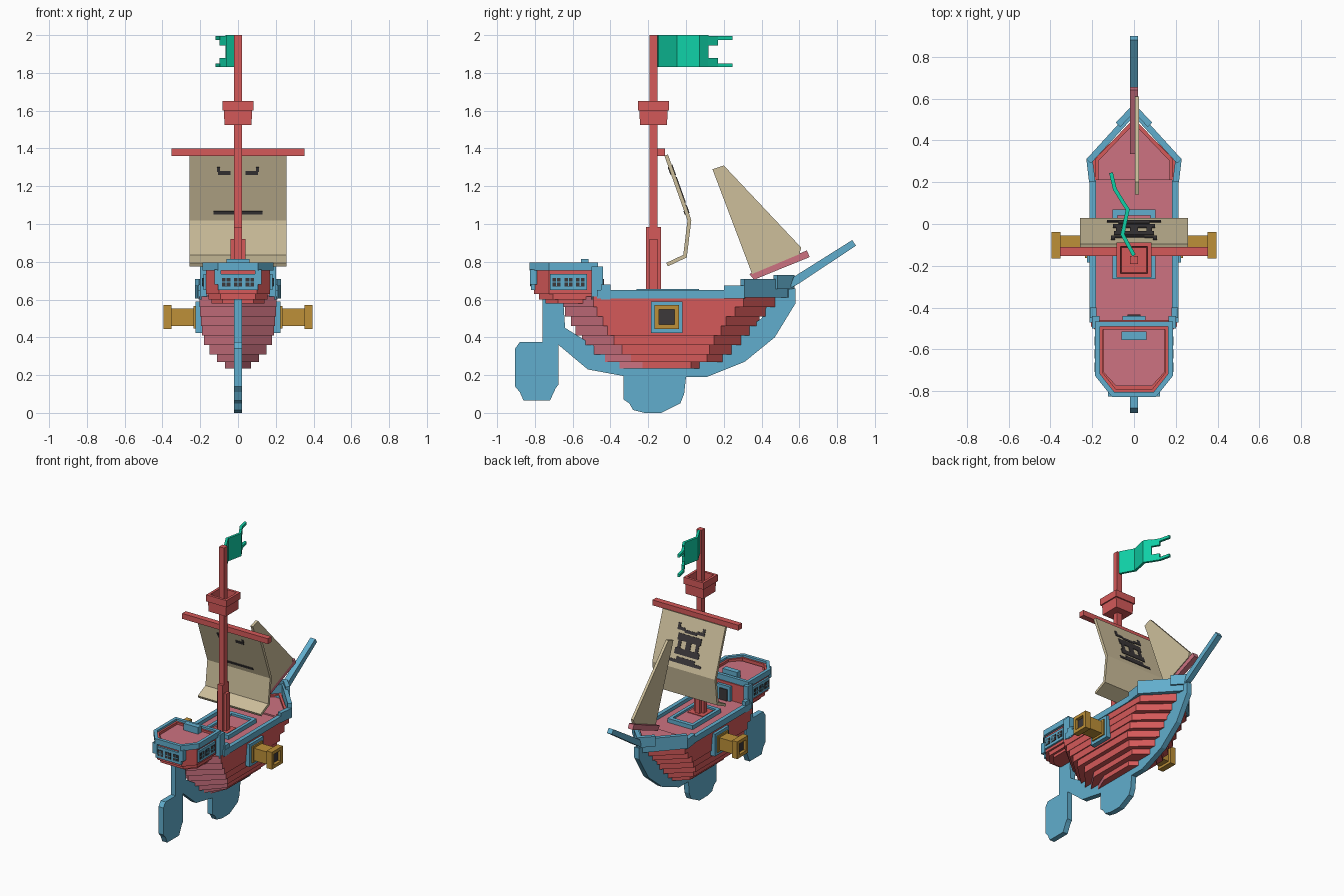
import bpy, bmesh, math
from mathutils import Vector

if "Cube" in bpy.data.objects:
    bpy.data.objects.remove(bpy.data.objects["Cube"])


def material(name, rgb):
    m = bpy.data.materials.new(name)
    m.diffuse_color = (*rgb, 1)
    m.use_nodes = True
    m.node_tree.nodes["Principled BSDF"].inputs["Base Color"].default_value = m.diffuse_color
    return m


RED = material("red wood", (0.66, 0.10, 0.10))
PINK = material("pink wood", (0.61, 0.17, 0.22))
BLUE = material("blue trim", (0.12, 0.42, 0.61))
GOLD = material("gold", (0.51, 0.28, 0.04))
TAN = material("sailcloth", (0.61, 0.52, 0.33))
DARK = material("dark", (0.045, 0.04, 0.042))
GREEN = material("green cloth", (0.005, 0.63, 0.38))


def finish(name, bm, *mats):
    bmesh.ops.recalc_face_normals(bm, faces=bm.faces)
    me = bpy.data.meshes.new(name)
    bm.to_mesh(me)
    bm.free()
    for m in mats:
        me.materials.append(m)
    ob = bpy.data.objects.new(name, me)
    bpy.context.collection.objects.link(ob)
    return ob


def prism(name, pts, a, b, mat, axis="z"):
    """Extrude a 2D outline from a to b along z (xy outline) or x (yz outline)."""
    bm = bmesh.new()
    place = (lambda p, t: (p[0], p[1], t)) if axis == "z" else (lambda p, t: (t, p[0], p[1]))
    lo = [bm.verts.new(place(p, a)) for p in pts]
    hi = [bm.verts.new(place(p, b)) for p in pts]
    bm.faces.new(lo)
    bm.faces.new(hi)
    for i in range(len(pts)):
        j = (i + 1) % len(pts)
        bm.faces.new((lo[i], lo[j], hi[j], hi[i]))
    return finish(name, bm, mat)


def box(name, x0, x1, y0, y1, z0, z1, mat):
    return prism(name, [(x0, y0), (x1, y0), (x1, y1), (x0, y1)], z0, z1, mat)


def both(name, x0, x1, *rest):
    box(name + "_right", x0, x1, *rest)
    box(name + "_left", -x1, -x0, *rest)


def sym(half):
    """Mirror a half outline across x = 0."""
    return half + [(-x, y) for x, y in reversed(half) if x > 0]


def offset(path, d):
    """Shift an open path to its left by d with mitred corners."""
    P = [Vector(p) for p in path]
    out = []
    for i, p in enumerate(P):
        ns = []
        for a, b in ((i - 1, i), (i, i + 1)):
            if a >= 0 and b < len(P):
                t = (P[b] - P[a]).normalized()
                ns.append(Vector((-t.y, t.x)))
        n = sum(ns, Vector((0, 0))).normalized()
        out.append(tuple(p + n * d / max(n.dot(ns[0]), 0.4)))
    return out


def ribbon(path, t):
    return offset(path, t / 2) + offset(path, -t / 2)[::-1]


def rail(name, path, t, z0, z1, mat):
    """Wall following a path, with the path as its outer edge."""
    return prism(name, path + offset(path, t)[::-1], z0, z1, mat)


# Hull: stacked planks, pointed at both ends (z0, z1, half width, stern y, bow y)
planks = [
    (.235, .27, .07, -.40, .09), (.27, .31, .11, -.46, .21), (.31, .36, .15, -.51, .26),
    (.36, .41, .18, -.55, .31), (.41, .46, .19, -.585, .355), (.46, .51, .197, -.61, .39),
    (.51, .56, .20, -.64, .44), (.56, .615, .205, -.66, .49)]
for i, (z0, z1, w, ys, yb) in enumerate(planks):
    half = [(0, ys), (w, ys + .17), (w, yb - .9 * w), (0, yb)]
    ob = prism(f"hull_plank_{i + 1}", sym(half), z0, z1, RED)
    ob.data.materials.append(PINK)
    for f in ob.data.polygons:
        if f.normal.y < -.3:
            f.material_index = 1

# Decks
prism("deck", sym([(0, -.46), (.185, -.46), (.185, .29), (0, .47)]), .60, .625, PINK)
prism("fore_deck", sym([(0, .21), (.185, .21), (.18, .31), (0, .485)]), .61, .635, PINK)

# Keel with fin, stern post and rudder
prism("keel", [(-.76, .6), (-.76, .375), (-.88, .375), (-.905, .34), (-.905, .14), (-.88, .11),
               (-.86, .065), (-.72, .065), (-.69, .13), (-.675, .15), (-.675, .36), (-.52, .23),
               (-.33, .195), (-.33, .07), (-.30, .05), (-.28, .015), (-.22, 0), (-.13, 0),
               (-.09, .02), (-.03, .05), (-.01, .1), (0, .19), (.11, .19), (.31, .27),
               (.47, .40), (.58, .58), (.58, .66), (.46, .64), (.40, .5), (.1, .3), (-.4, .3),
               (-.64, .45), (-.65, .6)], -.02, .02, BLUE, "x")
prism("bowsprit", [(.55, .66), (.59, .68), (.90, .885), (.88, .915), (.57, .72)], -.02, .02, BLUE, "x")

# Gunwale and raised bow rail
for s, side in ((1, "right"), (-1, "left")):
    def p(*pts):
        return [(s * x, y) for x, y in pts]
    t = .03 * s
    rail("gunwale_" + side, p((.212, -.47), (.212, .21)), t, .605, .65, BLUE)
    rail("bow_side_rail_" + side, p((.215, .2), (.228, .31)), t, .605, .675, BLUE)
    rail("bow_rail_" + side, p((.228, .31), (0, .56)), t, .61, .71, BLUE)
    rail("bow_crest_" + side, p((.088, .485), (0, .575)), t, .655, .73, BLUE)
    rail("bow_lining_" + side, p((.187, .21), (.187, .31), (0, .505)), t * .6, .62, .65, RED)

# Stern cabin body, stepped underside and upper deck
cabin = [(0, -.805), (.10, -.805), (.17, -.725), (.17, -.46)]
for i, (k, z0, z1) in enumerate(((.82, .58, .60), (.92, .60, .63), (1, .63, .755))):
    prism(f"cabin_body_{i + 1}", sym([(x * k, -.46 + (y + .46) * k) for x, y in cabin]), z0, z1, RED)
prism("cabin_deck", sym([(0, -.775), (.085, -.775), (.145, -.71), (.145, -.495)]), .75, .765, PINK)
for s, side in ((1, "right"), (-1, "left")):
    path = [(0, -.828), (s * .105, -.828), (s * .187, -.725), (s * .187, -.467), (0, -.467)]
    rail("cabin_rail_" + side, path, s * .024, .755, .795, BLUE)
    lining = offset(path, s * .024)
    rail("cabin_lining_" + side, lining, s * .014, .755, .78, RED)
both("cabin_corner_post", .165, .20, -.50, -.44, .60, .775, BLUE)
both("cabin_corner_step", .18, .21, -.45, -.40, .60, .68, BLUE)
both("stern_post_cap", .09, .125, -.825, -.79, .68, .76, BLUE)
box("cabin_bench", -.06, .06, -.555, -.515, .76, .815, BLUE)

# Cabin windows at the stern and on both sides
box("stern_window_frame", -.105, .105, -.82, -.80, .65, .735, BLUE)
both("side_window_frame", .165, .183, -.72, -.525, .65, .735, BLUE)
for k in (-1, 0, 1):
    c = k * .063
    box(f"stern_window_{k + 2}", c - .022, c + .022, -.824, -.815, .67, .715, DARK)
    both(f"side_window_{k + 2}", .18, .187, c - .6445, c - .6005, .67, .715, DARK)
    for n, (w, h) in enumerate(((.022, .003), (.003, .022))):
        box(f"stern_window_bar_{k + 2}_{n}", c - w, c + w, -.827, -.82, .6925 - h, .6925 + h, BLUE)
        both(f"side_window_bar_{k + 2}_{n}", .184, .19, c - .6225 - w, c - .6225 + w,
             .6925 - h, .6925 + h, BLUE)

# Cabin door
box("door_frame", -.055, .055, -.465, -.44, .62, .735, BLUE)
box("door", -.032, .032, -.442, -.434, .625, .71, DARK)

# Deck hatch around the mast
box("hatch_cover", -.085, .085, -.24, .05, .62, .64, PINK)
box("hatch_plate", -.065, .065, -.23, -.11, .635, .645, RED)
both("hatch_side", .08, .104, -.262, .07, .62, .655, BLUE)
box("hatch_aft", -.08, .08, -.262, -.235, .62, .655, BLUE)
box("hatch_fore", -.08, .08, .04, .07, .62, .655, BLUE)

# Mast, foot and yard
M = -.172
box("mast", -.02, .02, M - .02, M + .02, .62, 2.0, RED)
box("mast_foot_wide", -.04, .04, M - .02, M + .02, .62, .92, RED)
box("mast_foot_long", -.02, .02, M - .04, M + .04, .62, .985, RED)
box("yard", -.353, .353, -.153, -.11, 1.36, 1.40, RED)

# Crow's nest: tapered open tub
bm = bmesh.new()
rings = [[bm.verts.new((r * a, M + r * b, z)) for a, b in ((-1, -1), (1, -1), (1, 1), (-1, 1))]
         for r, z in ((.072, 1.525), (.074, 1.6), (.083, 1.6), (.083, 1.65), (.064, 1.65), (.06, 1.57))]
for lo, hi in zip(rings, rings[1:]):
    for i in range(4):
        j = (i + 1) % 4
        bm.faces.new((lo[i], lo[j], hi[j], hi[i]))
bm.faces.new(rings[0])
bm.faces.new(rings[-1])
finish("crows_nest", bm, RED)

# Main sail
sail = [(-.105, 1.365), (.018, 1.02), (-.005, .83), (-.10, .785)]
prism("main_sail", ribbon(sail, .02), -.258, .258, TAN, "x")

# Sail emblem: thin plates lying on the upper panel (x0, x1, z0, z1)
A, B = Vector(sail[0]), Vector(sail[1])
N = Vector((A.y - B.y, B.x - A.x)).normalized()


def plate(name, x0, x1, z0, z1, side):
    lo, hi = (A + (B - A) * ((A.y - z) / (A.y - B.y)) for z in (z0, z1))
    a, b = N * side * .008, N * side * .014
    prism(name, [lo + a, lo + b, hi + b, hi + a], x0, x1, DARK, "x")


emblem = [(-.13, .13, 1.055, 1.075), (-.075, .075, 1.075, 1.095), (-.1, .1, 1.11, 1.15),
          (-.085, -.06, 1.15, 1.20), (-.02, .02, 1.15, 1.20), (.06, .085, 1.15, 1.20),
          (-.095, .095, 1.20, 1.245), (-.11, -.05, 1.265, 1.285), (.05, .11, 1.265, 1.285),
          (-.11, -.09, 1.285, 1.31), (.09, .11, 1.285, 1.31), (-.05, .05, 1.255, 1.275)]
for i, r in enumerate(emblem):
    plate(f"emblem_{i + 1}", *r, 1)
aft = [(-.13, .13, 1.055, 1.072), (-.105, -.04, 1.265, 1.285), (.04, .105, 1.265, 1.285),
       (-.11, -.095, 1.28, 1.305), (.095, .11, 1.28, 1.305)]
for i, r in enumerate(aft):
    plate(f"emblem_aft_{i + 1}", *r, -1)

# Jib sail and boom
prism("jib_sail", [(.14, 1.29), (.20, 1.31), (.61, .875), (.60, .84), (.35, .735)], .005, .025, TAN, "x")
prism("jib_boom", [(.335, .735), (.64, .86), (.655, .825), (.36, .705)], -.02, .02, PINK, "x")

# Flag: waving ribbon with a swallow tail
prism("flag", ribbon([(0, -.15), (-.055, -.05), (-.03, .07), (-.06, .115)], .018), 1.83, 2.0, GREEN)
for n, (a, b, c, d) in enumerate(((1.83, 1.88, 1.83, 1.85), (1.945, 1.995, 1.975, 1.995))):
    prism(f"flag_tail_inner_{n}", ribbon([(-.058, .112), (-.09, .165)], .018), a, b, GREEN)
    prism(f"flag_tail_tip_{n}", ribbon([(-.09, .16), (-.11, .245)], .018), c, d, GREEN)

# Cannons with gun port frames
C, H = -.102, .507
for name, x0, x1, r, mat in (("gun_port", .18, .225, .083, BLUE), ("cannon_collar", .21, .235, .06, GOLD),
                             ("cannon_barrel", .21, .37, .046, GOLD), ("cannon_back", .352, .37, .064, GOLD),
                             ("cannon_bore", .36, .372, .045, DARK)):
    both(name, x0, x1, C - r, C + r, H - r, H + r, mat)
for n, (y0, y1, z0, z1) in enumerate(((-.064, .064, .04, .064), (-.064, .064, -.064, -.04),
                                      (-.064, -.04, -.04, .04), (.04, .064, -.04, .04))):
    both(f"cannon_lip_{n}", .365, .395, C + y0, C + y1, H + z0, H + z1, GOLD)
